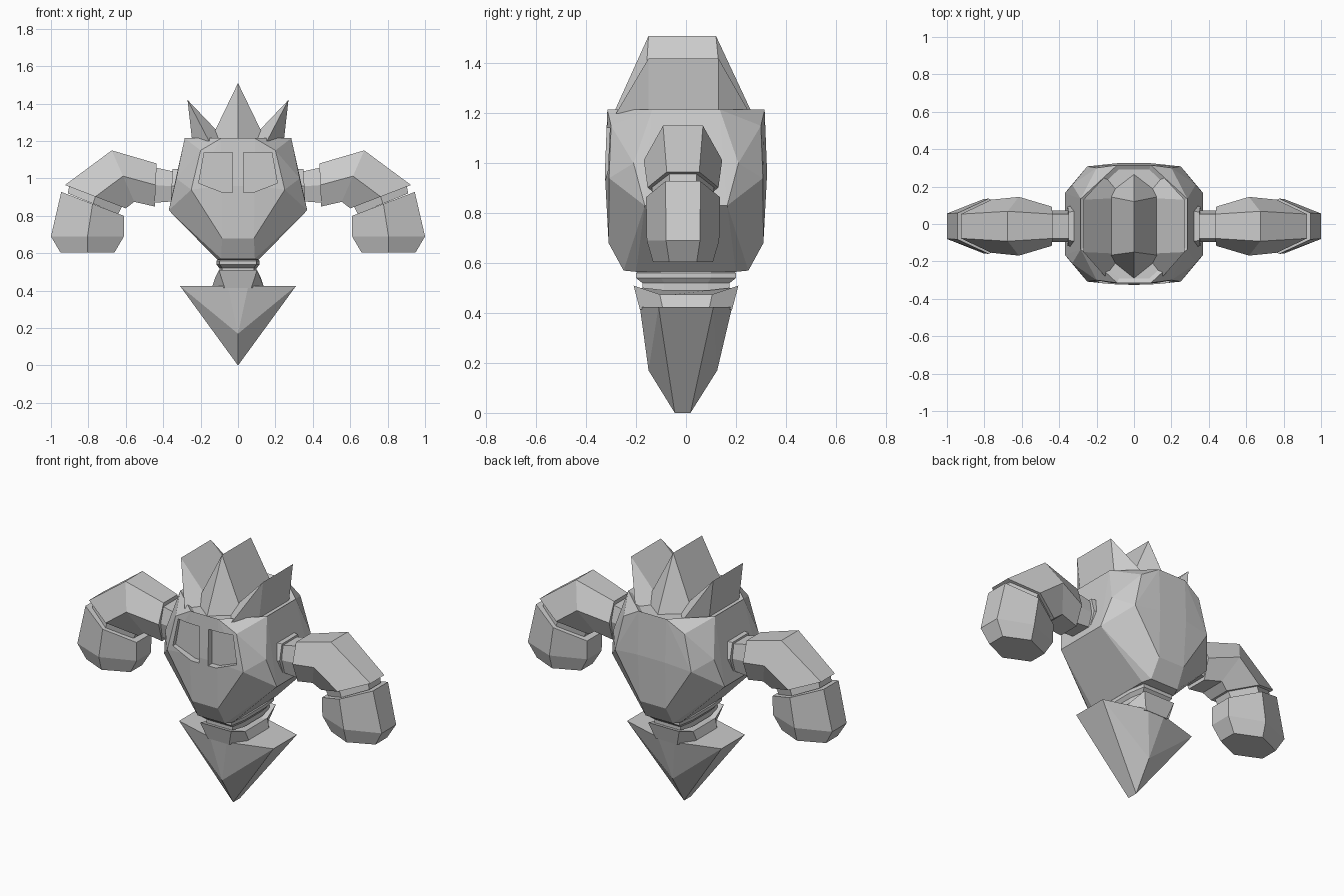
import bpy, bmesh
from mathutils import Vector

cube = bpy.data.objects.get("Cube")
if cube:
    bpy.data.objects.remove(cube, do_unlink=True)

grey = bpy.data.materials.new("stone_grey")
grey.use_nodes = True
colour = (0.6, 0.6, 0.6, 1)
grey.diffuse_color = colour
grey.node_tree.nodes["Principled BSDF"].inputs["Base Color"].default_value = colour


def finish(name, bm):
    bmesh.ops.recalc_face_normals(bm, faces=bm.faces)
    mesh = bpy.data.meshes.new(name)
    bm.to_mesh(mesh)
    bm.free()
    mesh.materials.append(grey)
    obj = bpy.data.objects.new(name, mesh)
    bpy.context.collection.objects.link(obj)
    return obj


def hull(points):
    """Convex solid with flat faces merged."""
    bm = bmesh.new()
    for p in sorted(set(points)):
        bm.verts.new(p)
    res = bmesh.ops.convex_hull(bm, input=bm.verts)
    loose = [v for v in res["geom_interior"] if isinstance(v, bmesh.types.BMVert)]
    bmesh.ops.delete(bm, geom=loose, context='VERTS')
    bmesh.ops.dissolve_limit(bm, angle_limit=0.03, verts=bm.verts, edges=bm.edges)
    return bm


def four(points):
    """Repeat points on both sides of x and y."""
    return [(x * i, y * j, z) for x, y, z in points for i in (1, -1) for j in (1, -1)]


def loft(name, rings):
    bm = bmesh.new()
    loops = [[bm.verts.new(p) for p in ring] for ring in rings]
    for a, b in zip(loops, loops[1:]):
        for k in range(len(a)):
            n = (k + 1) % len(a)
            bm.faces.new((a[k], a[n], b[n], b[k]))
    bm.faces.new(loops[0])
    bm.faces.new(loops[-1])
    return finish(name, bm)


# Faceted body with a rimmed top
bm = hull(four([
    (.09, .315, 1.215), (.2, .30, 1.15), (.285, .135, 1.215),
    (.09, .325, .96), (.25, .308, .94), (.33, .21, 1.0),
    (.085, .31, .68), (.37, .165, .83), (.09, .25, .57), (.11, .2, .565)]))
top = [f for f in bm.faces if f.normal.z > .95]
bmesh.ops.inset_region(bm, faces=top, thickness=.025, depth=-.015)
body = finish("body", bm)

# Sunken eye openings
outline = [(.03, 1.14), (.18, 1.14), (.21, .975), (.08, .925), (.03, .925)]
for side in (1, -1):
    cutter = finish("eye_cutter", hull(
        [(x * side, y, z) for x, z in outline for y in (-.4, -.285)]))
    cutter.hide_render = True
    mod = body.modifiers.new("eye", 'BOOLEAN')
    mod.object = cutter
    mod.operation = 'DIFFERENCE'
    mod.solver = 'EXACT'
    bpy.context.view_layer.objects.active = body
    bpy.ops.object.modifier_apply(modifier=mod.name)
    bpy.data.objects.remove(cutter, do_unlink=True)

# Crown of three ridged spikes
finish("centre_spike", hull(
    [(s * .15, y, 1.2) for s in (1, -1) for y in (-.17, .15)]
    + [(0, -.29, 1.2), (0, .265, 1.2), (0, -.15, 1.51), (0, .12, 1.51)]))
for side, label in ((1, "left"), (-1, "right")):
    finish(label + "_spike", hull([(side * x, y, z) for x, y, z in (
        (.06, -.16, 1.2), (.06, .14, 1.2), (.155, -.28, 1.2), (.155, .255, 1.2),
        (.245, -.15, 1.2), (.245, .13, 1.2), (.27, -.15, 1.42), (.27, .13, 1.42))]))


# Neck with flared collars
def neck_ring(x, y, z, drop=0):
    return [(x * .85, -y, z), (x, -y * .5, z - drop), (x, y * .5, z - drop), (x * .85, y, z),
            (-x * .85, y, z), (-x, y * .5, z - drop), (-x, -y * .5, z - drop), (-x * .85, -y, z)]


loft("neck", [neck_ring(.09, .17, .59), neck_ring(.115, .2, .56), neck_ring(.115, .2, .54),
              neck_ring(.1, .175, .52), neck_ring(.1, .175, .5, .01)])
loft("neck_flare", [neck_ring(.09, .18, .5, .03), neck_ring(.12, .21, .51, .035),
                    [(x * (.6 if abs(y) > .15 else 1), y, z)
                     for x, y, z in neck_ring(.14, .185, .415)]])

# Pointed tail
finish("tail", hull(four([(.31, .11, .425), (.055, .185, .425)])
                    + [(0, -.15, .17), (0, .125, .17), (0, -.045, 0), (0, .018, 0)]))


# Arms: hexagonal rings given by outer point, inner point, half width, flat half width
def arm_part(name, side, sections):
    rings = []
    for outer, inner, wide, flat in sections:
        o, i = Vector(outer), Vector(inner)
        spots = ((o, -flat), (o, flat), ((o + i) / 2, wide), (i, flat), (i, -flat), ((o + i) / 2, -wide))
        rings.append([(p.x * side, y - .012, p.y) for p, y in spots])
    loft(name, rings)


for side, label in ((1, "left"), (-1, "right")):
    arm_part(label + "_shoulder_plate", side, [
        ((.27, 1.05), (.29, .87), .12, .09), ((.35, 1.05), (.36, .87), .105, .075)])
    arm_part(label + "_shoulder", side, [
        ((.31, 1.03), (.31, .88), .085, .065), ((.45, 1.06), (.45, .87), .085, .065)])
    arm_part(label + "_upper_arm", side, [
        ((.435, 1.08), (.445, .85), .105, .065),
        ((.675, 1.15), (.555, .875), .157, .08),
        ((.925, .965), (.6, .84), .142, .065)])
    arm_part(label + "_wrist", side, [
        ((.9, .97), (.62, .85), .125, .055), ((.91, .92), (.64, .81), .125, .055)])
    arm_part(label + "_fist", side, [
        ((.945, .928), (.61, .8), .148, .07),
        ((1.0, .69), (.61, .69), .145, .068),
        ((.95, .605), (.66, .605), .12, .055)])
